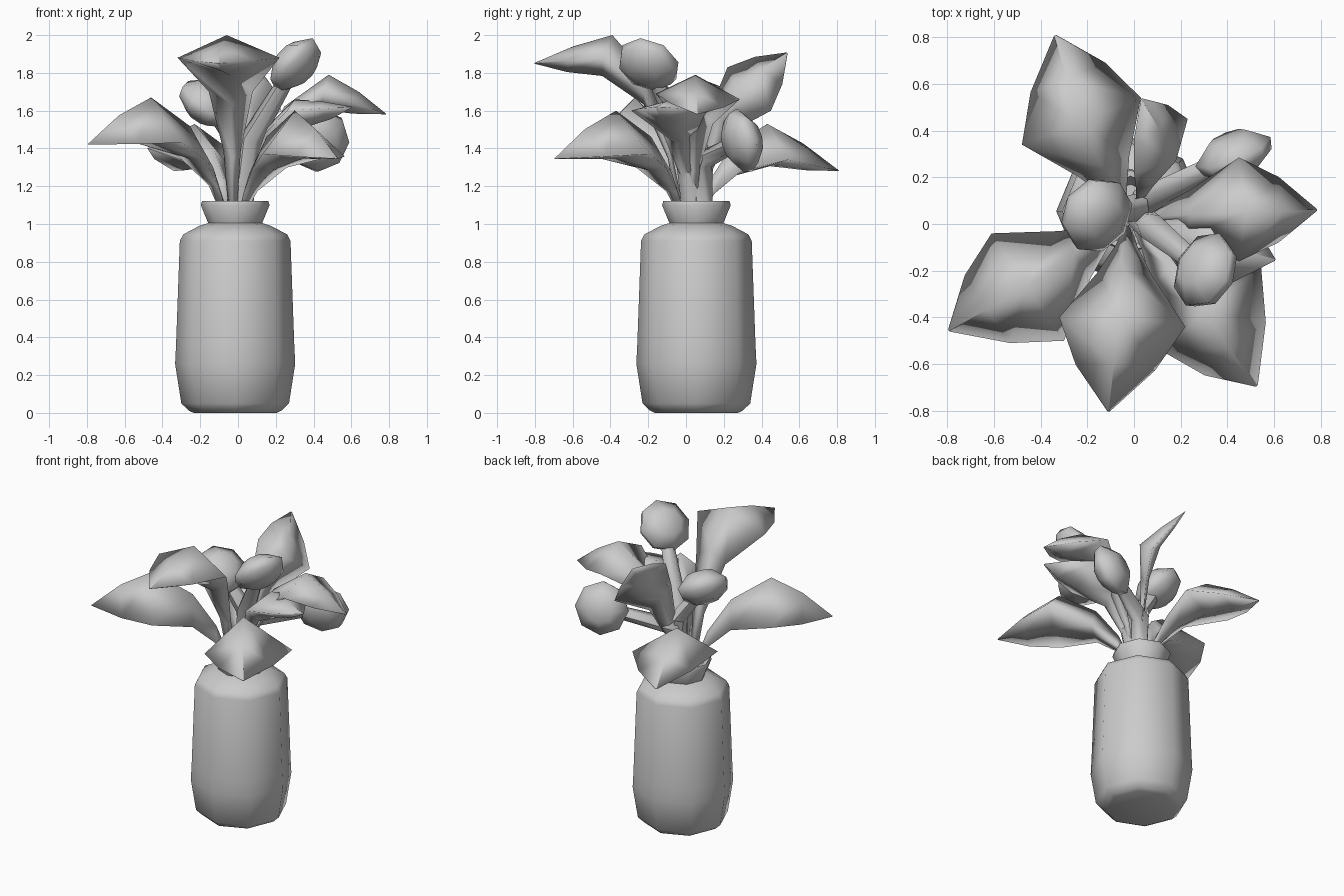
import bpy, bmesh, math
from mathutils import Vector as V

cube = bpy.data.objects.get("Cube")
if cube:
    bpy.data.objects.remove(cube, do_unlink=True)

grey = bpy.data.materials.new("light_grey")
grey.use_nodes = True
grey.diffuse_color = (0.6, 0.6, 0.6, 1)
grey.node_tree.nodes["Principled BSDF"].inputs["Base Color"].default_value = (0.6, 0.6, 0.6, 1)

CENTRE = V((-0.015, 0.055, 0))
ROOT = V((-0.02, 0.025, 1.03))


def finish(name, bm, angle):
    """Turn a bmesh into a smooth-shaded object."""
    bmesh.ops.recalc_face_normals(bm, faces=bm.faces)
    mesh = bpy.data.meshes.new(name)
    bm.to_mesh(mesh)
    bm.free()
    mesh.materials.append(grey)
    ob = bpy.data.objects.new(name, mesh)
    bpy.context.collection.objects.link(ob)
    bpy.ops.object.select_all(action='DESELECT')
    ob.select_set(True)
    bpy.context.view_layer.objects.active = ob
    bpy.ops.object.shade_smooth_by_angle(angle=math.radians(angle))


def loft(bm, rings):
    """Bridge closed rings of equal length and cap both ends."""
    loops = [[bm.verts.new(p) for p in r] for r in rings]
    n = len(loops[0])
    for a, b in zip(loops, loops[1:]):
        for i in range(n):
            j = (i + 1) % n
            bm.faces.new((a[i], a[j], b[j], b[i]))
    bm.faces.new(loops[0])
    bm.faces.new(loops[-1])


def ring(centre, axis, radius, sides):
    q = axis.to_track_quat('Z', 'Y')
    return [centre + q @ V((radius * math.cos(2 * math.pi * i / sides),
                            radius * math.sin(2 * math.pi * i / sides), 0))
            for i in range(sides)]


# Vase: eight-sided turned body with a flared neck and a hollow mouth
profile = [(0.22, 0), (0.245, 0.012), (0.285, 0.05), (0.318, 0.26), (0.313, 0.36),
           (0.293, 0.91), (0.275, 0.945), (0.19, 0.99), (0.143, 1.005),
           (0.182, 1.10), (0.175, 1.122), (0.15, 1.122), (0.115, 1.01)]
bm = bmesh.new()
loft(bm, [ring(CENTRE + V((0, 0, z)), V((0, 0, 1)), r, 8) for r, z in profile])
finish("vase", bm, 50)


def leaf(name, left, ridge, right, tip, belly):
    """Plump leaf that rises from the vase mouth, arches over and narrows to a tip.
    belly sets how far the underside hangs: 1 is level with the side corners."""
    left, ridge, right, tip = map(V, (left, ridge, right, tip))
    out = V((ridge.x, ridge.y, 0)).normalized()
    base = ROOT + out * 0.05
    mid = (left + right) / 2
    wide = [left, ridge, right, ridge.lerp(mid, belly)]

    def rise(flat, up, width):
        rows = [mid + (p - mid) * width for p in wide]
        return [V((base.x + (p.x - base.x) * flat, base.y + (p.y - base.y) * flat,
                   base.z + (p.z - base.z) * up)) for p in rows]

    side = (right - left).normalized()
    start = [base - side * 0.02, base + out * -0.02, base + side * 0.02, base + out * 0.02]
    fore = [p.lerp(tip, 0.5) + (p - mid) * 0.13 for p in wide]
    end = [tip.lerp(p, 0.02) for p in wide]
    bm = bmesh.new()
    loft(bm, [start, rise(0.17, 0.42, 1), rise(0.48, 0.79, 0.9), wide, fore, end])
    finish(name, bm, 180)


leaf("front_leaf", (-0.32, -0.40, 1.88), (-0.06, -0.39, 2.0), (0.22, -0.44, 1.88),
     (-0.11, -0.81, 1.85), 1.8)
leaf("front_right_leaf", (-0.61, -0.04, 1.45), (-0.46, -0.27, 1.67), (-0.30, -0.50, 1.43),
     (-0.80, -0.46, 1.42), 1.05)
leaf("front_left_leaf", (0.13, -0.55, 1.37), (0.30, -0.37, 1.60), (0.545, -0.19, 1.37),
     (0.53, -0.70, 1.345), 1.1)
leaf("left_leaf", (0.45, -0.16, 1.69), (0.48, 0.05, 1.79), (0.45, 0.285, 1.66),
     (0.79, 0.06, 1.58), 1.6)
leaf("lower_left_leaf", (0.26, -0.29, 1.60), (0.30, -0.07, 1.66), (0.40, 0.11, 1.60),
     (0.61, -0.155, 1.62), 2.4)
leaf("back_right_leaf", (0.03, 0.54, 1.34), (-0.23, 0.43, 1.53), (-0.48, 0.34, 1.40),
     (-0.34, 0.815, 1.28), 1.4)
leaf("back_upright_leaf", (0.23, 0.45, 1.60), (0.18, 0.27, 1.73), (0.0, 0.22, 1.83),
     (0.03, 0.54, 1.91), 1.4)


def bud(name, centre, facing, radius, half, bend):
    """Flattened eight-sided bud on a bent stem."""
    centre, facing = V(centre), V(facing).normalized()
    shape = [(-1, 0.45), (-0.4, 0.92), (0.2, 1), (1, 0.5)]
    bm = bmesh.new()
    loft(bm, [ring(centre + facing * half * t, facing, radius * r, 8) for t, r in shape])
    finish(name, bm, 100)
    foot = CENTRE + V((centre.x, centre.y, 0)) * 0.1 + V((0, 0, 1.03))
    path = [foot, V(bend), centre.lerp(V(bend), 0.15)]
    first, last = path[1] - path[0], path[2] - path[1]
    bm = bmesh.new()
    loft(bm, [ring(p, d, r, 6) for p, d, r in
              zip(path, (first, first + last, last), (0.055, 0.06, 0.04))])
    finish(name + "_stem", bm, 60)


bud("back_left_bud", (0.43, 0.295, 1.44), (-0.35, 0.9, 0.25), 0.172, 0.085, (0.03, 0.09, 1.34))
bud("upper_bud", (0.305, -0.2, 1.845), (-0.65, 0.3, 0.63), 0.17, 0.085, (0.07, -0.01, 1.45))
bud("right_bud", (-0.16, 0.04, 1.64), (0.5, -0.32, 0.77), 0.168, 0.095, (0.01, 0.07, 1.4))
